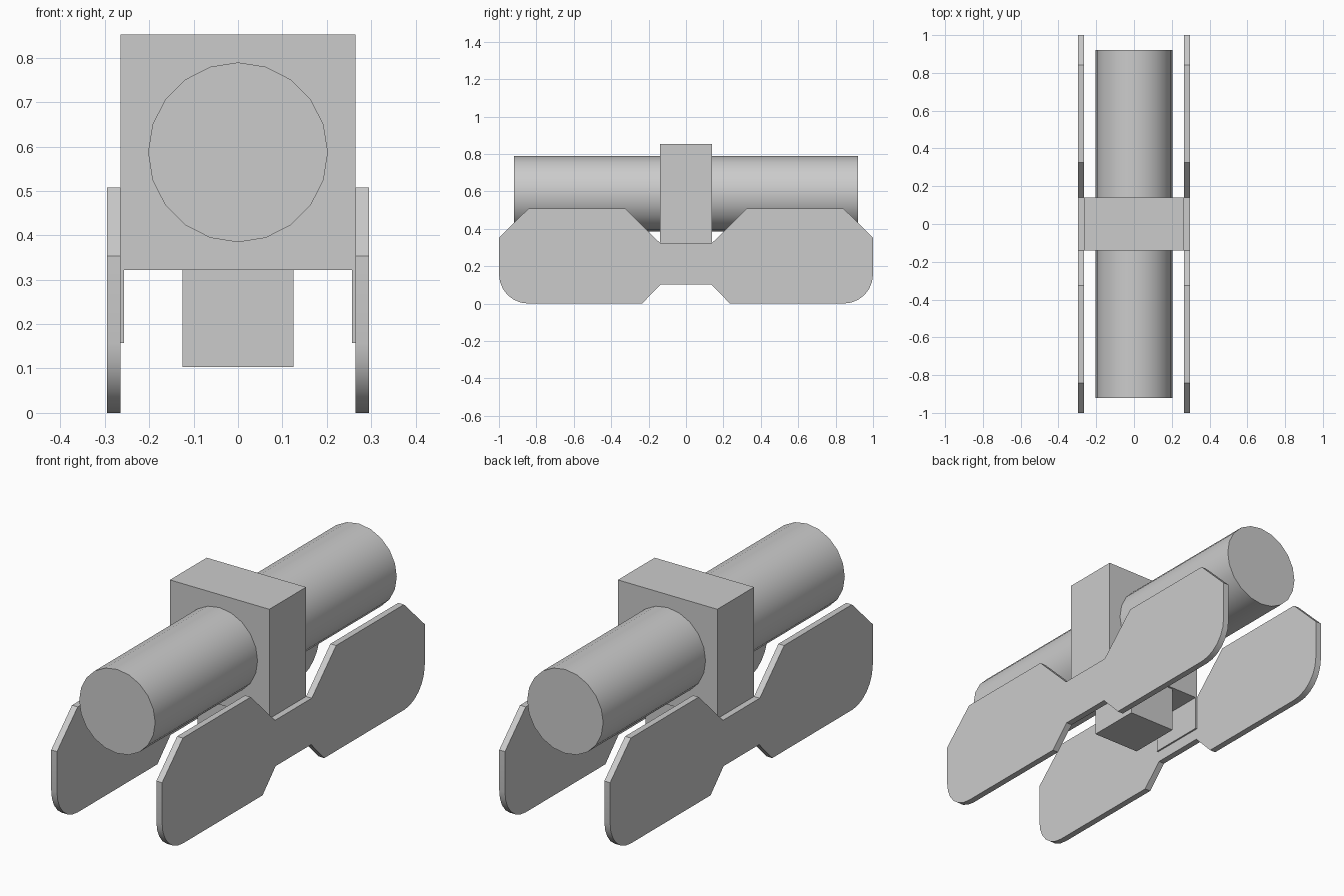
import bpy, bmesh, math

if "Cube" in bpy.data.objects:
    bpy.data.objects.remove(bpy.data.objects["Cube"])


def finish(name, bm):
    bmesh.ops.recalc_face_normals(bm, faces=bm.faces)
    mesh = bpy.data.meshes.new(name)
    bm.to_mesh(mesh)
    bm.free()
    ob = bpy.data.objects.new(name, mesh)
    bpy.context.collection.objects.link(ob)
    return ob


def box(name, x0, x1, y0, y1, z0, z1):
    bm = bmesh.new()
    bmesh.ops.create_cube(bm, size=1)
    for v in bm.verts:
        v.co.x = x1 if v.co.x > 0 else x0
        v.co.y = y1 if v.co.y > 0 else y0
        v.co.z = z1 if v.co.z > 0 else z0
    return finish(name, bm)


def extrude_x(name, profile, x0, x1):
    bm = bmesh.new()
    face = bm.faces.new([bm.verts.new((x0, y, z)) for y, z in profile])
    ext = bmesh.ops.extrude_face_region(bm, geom=[face])
    for v in ext["geom"]:
        if isinstance(v, bmesh.types.BMVert):
            v.co.x = x1
    return finish(name, bm)


def smooth(ob):
    bpy.ops.object.select_all(action='DESELECT')
    ob.select_set(True)
    bpy.context.view_layer.objects.active = ob
    bpy.ops.object.shade_smooth_by_angle(angle=math.radians(30))


# Long horizontal cylinder
bpy.ops.mesh.primitive_cylinder_add(vertices=20, radius=0.2025, depth=1.84,
                                    location=(0, 0, 0.587),
                                    rotation=(math.pi / 2, 0, 0))
tube = bpy.context.object
tube.name = "main_cylinder"
smooth(tube)

# Clamp block and the small box below it
box("clamp_block", -0.265, 0.265, -0.14, 0.14, 0.322, 0.852)
box("lower_box", -0.125, 0.125, -0.13, 0.13, 0.103, 0.322)

# Half outline of a side plate (y, z), top centre to bottom centre
r = 0.157
half = [(0.14, 0.325), (0.325, 0.508), (0.842, 0.508), (1.0, 0.353)]
for i in range(7):
    a = math.radians(15 * i)
    half.append((1 - r + r * math.cos(a), r - r * math.sin(a)))
half += [(0.235, 0), (0.135, 0.103)]
outline = half + [(-y, z) for y, z in reversed(half)]

# Side plates with thin inner mounting tabs
for side, s in (("left", -1), ("right", 1)):
    smooth(extrude_x(side + "_side_plate", outline, s * 0.265, s * 0.2955))
    x0, x1 = sorted((s * 0.257, s * 0.265))
    box(side + "_mounting_tab", x0, x1, -0.14, 0.14, 0.157, 0.322)
